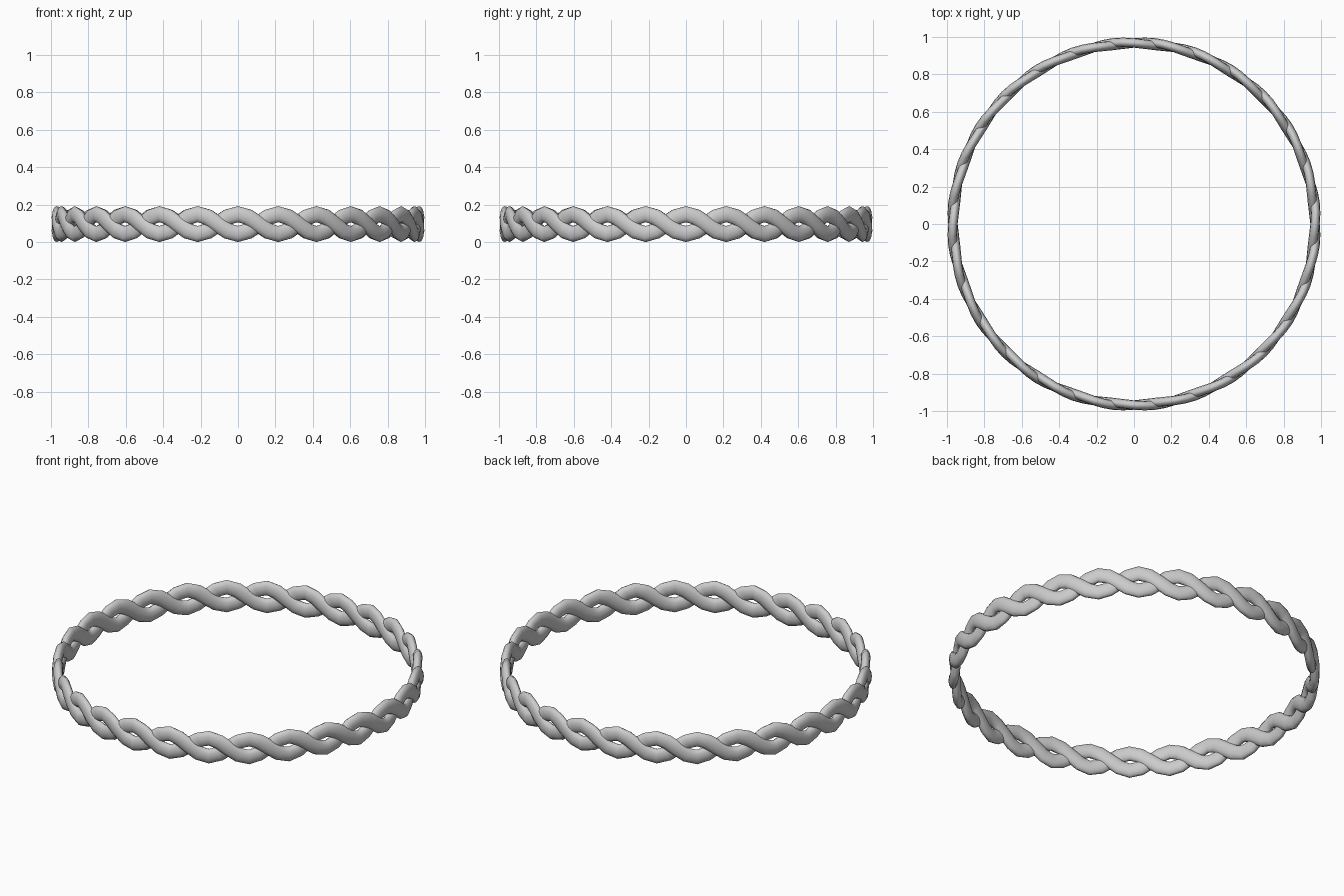
import bpy, bmesh
from math import sin, cos, pi, atan

if "Cube" in bpy.data.objects:
    bpy.data.objects.remove(bpy.data.objects["Cube"])

LOBES = 28            # visible bulges around the ring
STEPS = LOBES * 4     # rings of vertices along each strand
SIDES = 12
R, RISE, SWAY = 0.968, 0.053, 0.007
HALF_H, HALF_W = 0.043, 0.025
MID_Z = 0.096


def strand(name, phase):
    """Closed tube with an oval section that winds around the ring's core."""
    bm = bmesh.new()
    rings = []
    for i in range(STEPS):
        t = 2 * pi * i / STEPS
        p = LOBES / 2 * t + phase
        r0, z0 = R + SWAY * sin(p), MID_Z + RISE * cos(p)
        slope = atan(-RISE * LOBES / 2 * sin(p) / R)
        ring = []
        for j in range(SIDES):
            a = 2 * pi * j / SIDES
            r, up = r0 + HALF_W * cos(a), HALF_H * sin(a)
            ang = t - pi / 2 - up * sin(slope) / R
            ring.append(bm.verts.new((r * cos(ang), r * sin(ang), z0 + up * cos(slope))))
        rings.append(ring)
    for i in range(STEPS):
        a, b = rings[i], rings[(i + 1) % STEPS]
        for j in range(SIDES):
            k = (j + 1) % SIDES
            bm.faces.new((a[j], b[j], b[k], a[k]))
    bmesh.ops.recalc_face_normals(bm, faces=bm.faces)
    for f in bm.faces:
        f.smooth = True
    me = bpy.data.meshes.new(name)
    bm.to_mesh(me)
    bm.free()
    bpy.context.collection.objects.link(bpy.data.objects.new(name, me))


# Two strands twisted around each other
strand("twisted_strand_a", 0)
strand("twisted_strand_b", pi)
